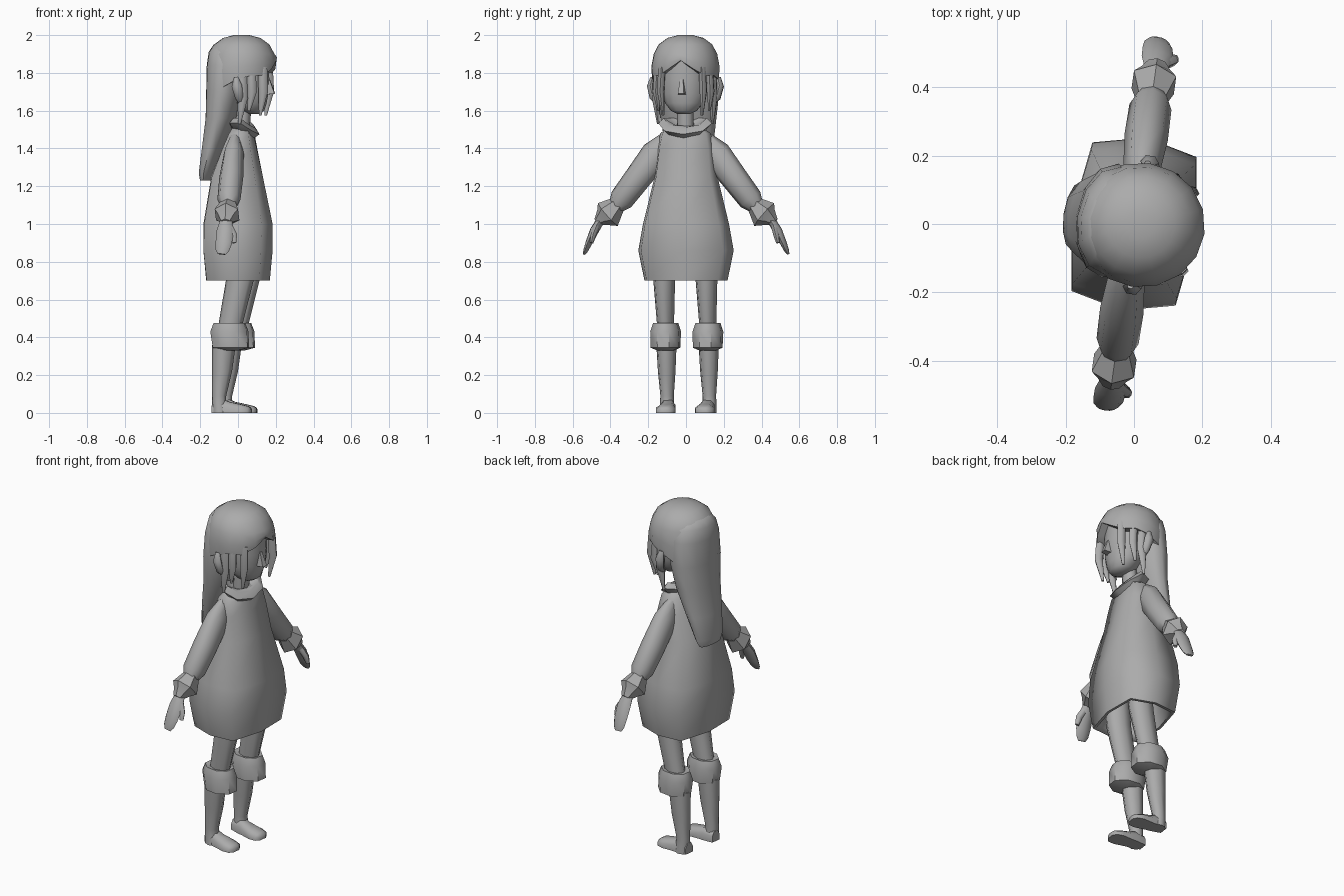
import bpy, bmesh, math
from mathutils import Vector, Matrix

TURN = Matrix.Rotation(math.radians(-8), 4, 'Z')  # whole figure is turned slightly
grey = bpy.data.materials.new("plain grey")
grey.diffuse_color = (0.41, 0.41, 0.41, 1)


def build(name, rings, cap_start=True, cap_end=True, angle=62):
    """Skin a list of equal-length point rings into one object."""
    bm = bmesh.new()
    rows = [[bm.verts.new(p) for p in r] for r in rings]
    n = len(rows[0])
    for a, b in zip(rows, rows[1:]):
        for i in range(n):
            j = (i + 1) % n
            bm.faces.new((a[i], a[j], b[j], b[i]))
    if cap_start:
        bm.faces.new(rows[0][::-1])
    if cap_end:
        bm.faces.new(rows[-1])
    bmesh.ops.recalc_face_normals(bm, faces=bm.faces)
    bm.transform(TURN)
    me = bpy.data.meshes.new(name)
    bm.to_mesh(me)
    bm.free()
    me.materials.append(grey)
    ob = bpy.data.objects.new(name, me)
    bpy.context.collection.objects.link(ob)
    bpy.ops.object.select_all(action='DESELECT')
    ob.select_set(True)
    bpy.context.view_layer.objects.active = ob
    bpy.ops.object.shade_smooth_by_angle(angle=math.radians(angle))
    return ob


def circle(n, phase=0.0):
    return [(math.cos(2 * math.pi * (i + phase) / n),
             math.sin(2 * math.pi * (i + phase) / n)) for i in range(n)]


def stack(name, levels, shape, cy=0.0, **kw):
    """Level rings: (z, centre x, half depth, half width)."""
    rings = [[(cx + rx * u, cy + ry * v, z) for u, v in shape]
             for z, cx, rx, ry in levels]
    return build(name, rings, **kw)


def tube(name, path, n=6, phase=0.0, **kw):
    """Rings square to a path: (point, half size along x, half size across)."""
    pts = [Vector(p[0]) for p in path]
    rings = []
    for i, (p, a, b) in enumerate(path):
        t = (pts[min(i + 1, len(pts) - 1)] - pts[max(i - 1, 0)]).normalized()
        u = (Vector((1, 0, 0)) - t * t.x).normalized()
        v = t.cross(u)
        rings.append([pts[i] + u * a * c + v * b * s for c, s in circle(n, phase)])
    return build(name, rings, **kw)


# Dress: eight-sided bell with a hollow hem
bell = [(1, 0), (.83, .86), (0, 1), (-.83, .86), (-1, 0), (-.83, -.86), (0, -1), (.83, -.86)]
stack("dress", [(.93, 0, .12, .15), (.74, 0, .145, .19), (.70, 0, .155, .205), (.70, 0, .17, .222),
                (.86, 0, .185, .255), (1.0, 0, .185, .23), (1.25, -.005, .138, .168),
                (1.40, .01, .09, .152), (1.48, .02, .062, .135), (1.52, .025, .045, .08)],
      bell, angle=75)

# Collar: folded ring that dips to a point at the front
rings = []
for z, rx, ry, dip in [(1.485, .05, .10, .035), (1.535, .085, .145, .06),
                       (1.56, .06, .115, .05), (1.52, .04, .06, .0)]:
    rings.append([(.03 + rx * u, ry * v, z - dip * max(0, u)) for u, v in circle(8)])
build("collar", rings, angle=50)

# Neck and head
stack("neck", [(1.47, .02, .04, .045), (1.66, .035, .04, .045)], circle(8))
stack("head", [(1.583, .085, .03, .035), (1.60, .08, .06, .07), (1.64, .068, .085, .102),
               (1.69, .06, .102, .118), (1.76, .05, .118, .125), (1.89, .03, .13, .13)], circle(14))

# Nose: small wedge
build("nose", [[(.15, -.022, 1.685), (.15, .022, 1.685), (.15, .01, 1.77), (.15, -.01, 1.77)],
               [(.197, -.016, 1.69), (.197, .016, 1.69), (.17, .008, 1.765), (.17, -.008, 1.765)]],
      angle=30)

# Hair cap: dome whose lower edge rises to a parting over the face
edge = [1.865, 1.82, 1.785, 1.785, 1.765, 1.73, 1.69, 1.66, 1.65]
shape = circle(16)
rings = [[(.02 + r * u, r * v * .97, z) for u, v in shape]
         for r, z in [(.04, 2.0), (.10, 1.985), (.148, 1.95), (.175, 1.90)]]
for r, f in [(.188, .5), (.184, 1.0), (.13, .97)]:
    rings.append([(.02 + r * u, r * v * .97, 1.90 + (edge[min(i, 16 - i)] - 1.90) * f)
                  for i, (u, v) in enumerate(shape)])
build("hair_cap", rings, cap_end=False)

# Long hair down the back
stack("back_hair", [(1.95, -.045, .085, .10), (1.91, -.055, .102, .14), (1.84, -.06, .107, .16),
                    (1.70, -.07, .10, .168), (1.56, -.09, .083, .15), (1.40, -.135, .057, .125),
                    (1.27, -.17, .038, .10), (1.23, -.175, .026, .08)], circle(12))

for s, side in ((1, "left"), (-1, "right")):
    # Hair locks framing the face
    for i, (x, y, top, low, w) in enumerate([(.145, .108, 1.83, 1.575, .026),
                                             (.09, .14, 1.80, 1.60, .025),
                                             (.04, .148, 1.80, 1.53, .028)]):
        mid = (top + low) / 2
        tube(f"{side}_lock_{i + 1}", [((x, s * y, top), w, w * .8),
                                      ((x + .006, s * (y + .006), mid), w, w * .8),
                                      ((x - .012, s * (y - .004), low), .007, .007)], n=6)

    # Ear: flattened lobe
    tube(f"{side}_ear", [((.035, s * .14, 1.635), .014, .012), ((.03, s * .17, 1.67), .022, .022),
                         ((.02, s * .185, 1.73), .028, .022), ((.015, s * .175, 1.775), .012, .015)],
         n=6)

    # Sleeve, flared wrist cuff and hand
    tube(f"{side}_sleeve", [((.0, s * .10, 1.45), .03, .045), ((.0, s * .16, 1.37), .054, .08),
                            ((.0, s * .255, 1.247), .064, .072), ((.0, s * .345, 1.13), .062, .066),
                            ((.0, s * .385, 1.08), .034, .036)], n=8)
    tube(f"{side}_cuff", [((.0, s * .36, 1.11), .042, .042), ((.0, s * .418, 1.05), .072, .08),
                          ((.0, s * .445, 1.035), .05, .05), ((.0, s * .475, 1.01), .028, .022)],
         n=6, phase=.5, angle=30)
    tube(f"{side}_hand", [((.0, s * .45, 1.03), .03, .022), ((.0, s * .49, .965), .046, .024),
                          ((-.003, s * .52, .90), .044, .018), ((-.008, s * .537, .86), .036, .013),
                          ((-.01, s * .546, .84), .022, .006)], n=8)
    tube(f"{side}_thumb", [((.02, s * .475, .985), .02, .018), ((.044, s * .489, .94), .02, .016),
                           ((.05, s * .498, .90), .012, .010)], n=6)

    # Upper leg, boot cuff, lower leg and foot
    y = s * .113
    stack(f"{side}_thigh", [(.92, .045, .075, .062), (.70, .025, .074, .058), (.44, -.03, .063, .044)],
          circle(8), cy=y)
    stack(f"{side}_boot_cuff", [(.47, -.03, .06, .05), (.475, -.03, .088, .068), (.43, -.03, .106, .083),
                                (.345, -.022, .1, .08), (.33, -.03, .05, .045)],
          circle(8, .5), cy=y, angle=50)
    stack(f"{side}_boot", [(.36, -.06, .064, .054), (.22, -.07, .054, .047), (.09, -.085, .038, .036),
                           (.05, -.085, .038, .038), (.0, -.08, .042, .04)], circle(8), cy=y)
    sole = ((-1, 0), (1, 0), (1, .6), (.5, 1), (-.5, 1), (-1, .6))
    build(f"{side}_foot", [[(x, s * (.105 + w * u), h * v) for u, v in sole]
                           for x, w, h in ((-.122, .028, .06), (-.06, .04, .07), (-.03, .042, .058),
                                           (.03, .052, .045), (.07, .045, .035), (.086, .022, .025))])
